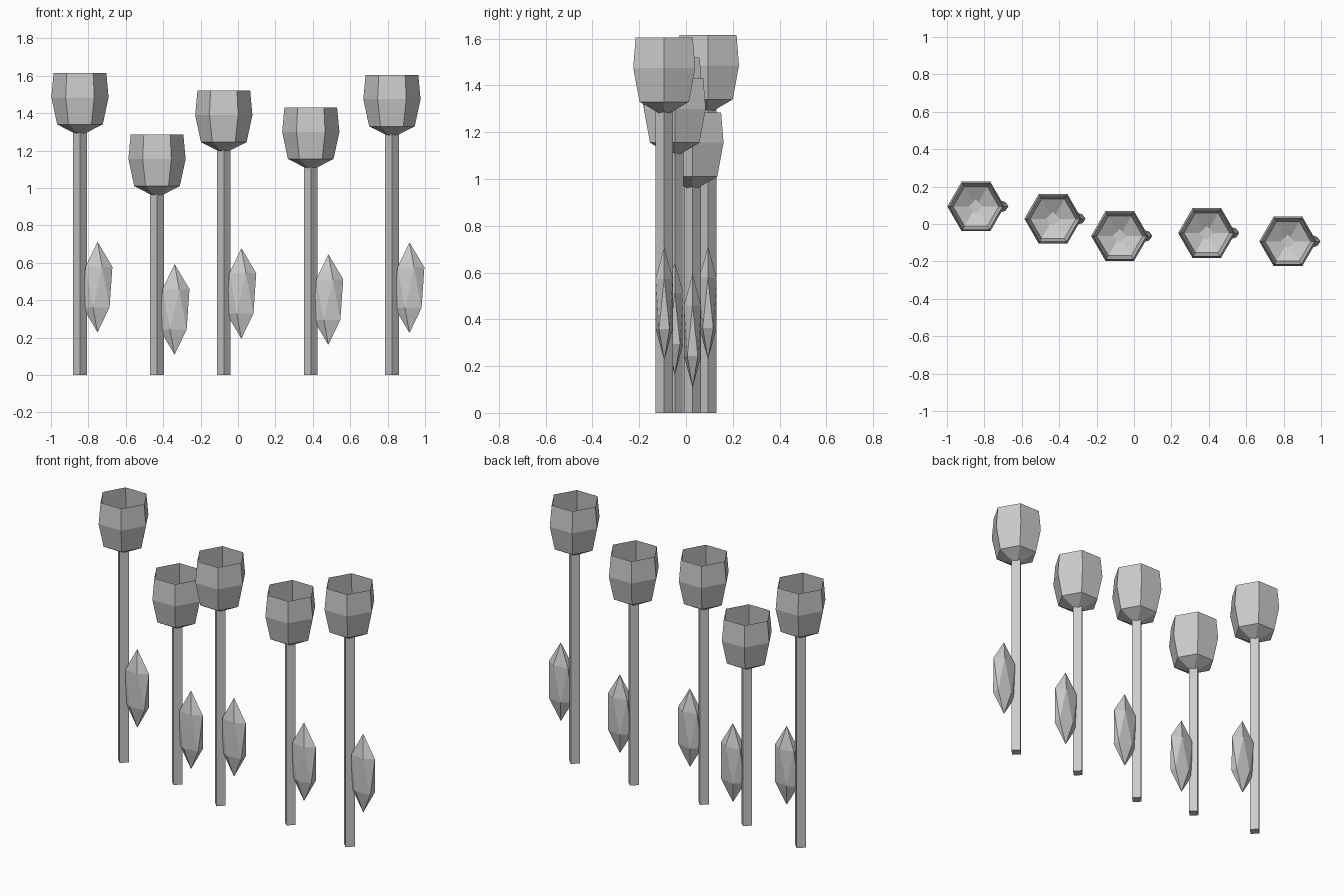
import bpy, bmesh, math
from mathutils import Matrix

if "Cube" in bpy.data.objects:
    bpy.data.objects.remove(bpy.data.objects["Cube"])

GREY = (0.6, 0.6, 0.6, 1.0)
mat = bpy.data.materials.new("plain_grey")
mat.use_nodes = True
mat.diffuse_color = GREY
mat.node_tree.nodes["Principled BSDF"].inputs["Base Color"].default_value = GREY


def finish(name, bm, location):
    """Turn a bmesh into a flat-shaded object."""
    bmesh.ops.recalc_face_normals(bm, faces=bm.faces)
    mesh = bpy.data.meshes.new(name)
    bm.to_mesh(mesh)
    bm.free()
    mesh.materials.append(mat)
    obj = bpy.data.objects.new(name, mesh)
    obj.location = location
    bpy.context.collection.objects.link(obj)


def ring(bm, radius, z, sides=6):
    step = math.tau / sides
    return [bm.verts.new((radius * math.cos(i * step), radius * math.sin(i * step), z))
            for i in range(sides)]


def stem(name, x, y, height):
    bm = bmesh.new()
    low, high = ring(bm, 0.037, 0, 4), ring(bm, 0.037, height, 4)
    for i in range(4):
        j = (i + 1) % 4
        bm.faces.new((low[i], low[j], high[j], high[i]))
    bm.faces.new(low)
    bm.faces.new(high)
    finish(name, bm, (x, y, 0))


def blossom(name, x, y, top):
    """Open six-sided cup with a shallow pointed base."""
    bm = bmesh.new()
    profile = [(0.122, -0.275), (0.153, -0.13), (0.141, 0)]
    rings = [ring(bm, r, z) for r, z in profile]
    tip = bm.verts.new((0, 0, -0.337))
    for i in range(6):
        j = (i + 1) % 6
        bm.faces.new((tip, rings[0][j], rings[0][i]))
        for a, b in zip(rings, rings[1:]):
            bm.faces.new((a[i], a[j], b[j], b[i]))
    finish(name, bm, (x, y, top))


def leaf(name, x, y, z):
    """Long, flattened icosahedron beside the stem."""
    bm = bmesh.new()
    bmesh.ops.create_icosphere(bm, subdivisions=1, radius=1,
                               matrix=Matrix.Diagonal((0.089, 0.043, 0.242, 1)))
    finish(name, bm, (x + 0.094, y, z))


# x, y and rim height of each flower
flowers = [(-0.845, 0.094, 1.615), (-0.433, 0.028, 1.285), (-0.076, -0.064, 1.52),
           (0.389, -0.048, 1.43), (0.823, -0.093, 1.605)]
for n, (x, y, top) in enumerate(flowers, 1):
    height = top - 0.315
    stem(f"stem_{n}", x, y, height)
    blossom(f"blossom_{n}", x, y, top)
    leaf(f"leaf_{n}", x, y, height * 0.362)
